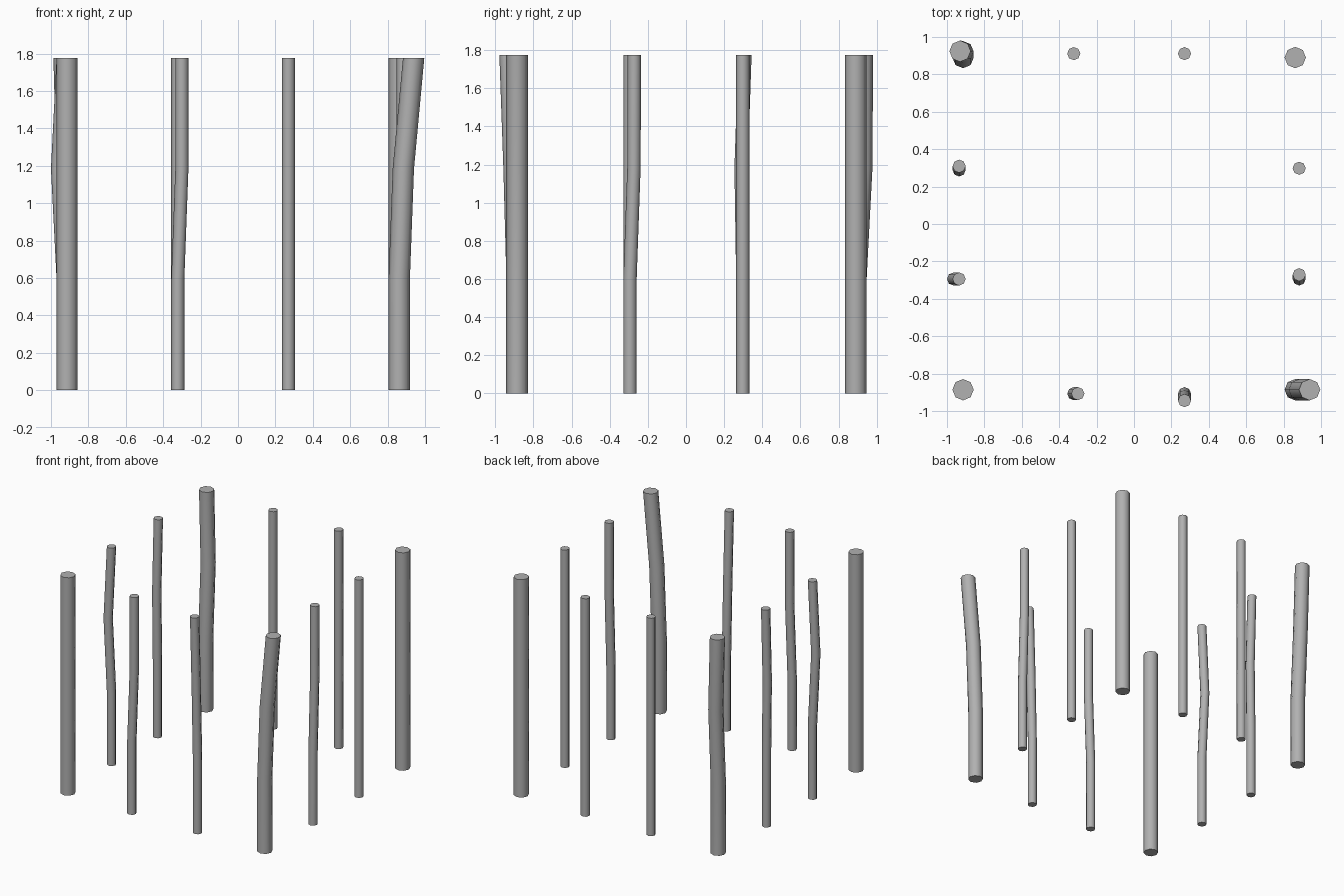
import bpy, bmesh
from math import cos, sin, tau, radians

if "Cube" in bpy.data.objects:
    bpy.data.objects.remove(bpy.data.objects["Cube"])

STEP = 0.592                      # grid spacing, also height of one section
X0, Y0 = -0.914, -0.886           # front left corner
THICK, THIN, OUT = 0.057, 0.035, 0.021
SIDES = 8

# dark grey for all posts
grey = bpy.data.materials.new("dark_grey")
grey.diffuse_color = (0.44, 0.44, 0.44, 1)
grey.use_nodes = True
grey.node_tree.nodes["Principled BSDF"].inputs["Base Color"].default_value = grey.diffuse_color


def post(name, x, y, r, lower=(0, 0), upper=(0, 0)):
    """Three-section post; lower/upper shift the rings at 2/3 height and at the top."""
    bm = bmesh.new()
    rings = []
    for k, (dx, dy) in enumerate([(0, 0), (0, 0), lower, upper]):
        rings.append([bm.verts.new((x + dx + r * cos(tau * i / SIDES),
                                    y + dy + r * sin(tau * i / SIDES),
                                    k * STEP)) for i in range(SIDES)])
    for a, b in zip(rings, rings[1:]):
        for i in range(SIDES):
            j = (i + 1) % SIDES
            bm.faces.new((a[i], a[j], b[j], b[i]))
    bm.faces.new(rings[0][::-1])
    bm.faces.new(rings[-1])
    me = bpy.data.meshes.new(name)
    bm.to_mesh(me)
    bm.free()
    me.materials.append(grey)
    ob = bpy.data.objects.new(name, me)
    bpy.context.collection.objects.link(ob)
    bpy.context.view_layer.objects.active = ob
    ob.select_set(True)


# bends of the warped posts, keyed by grid cell
bends = {
    (1, 0): ((0.022, 0), (0.022, 0)),
    (2, 0): ((0, -0.016), (0, -0.037)),
    (3, 0): ((0.022, 0), (0.077, 0)),
    (3, 1): ((0, 0.021), (0, 0.023)),
    (0, 1): ((-0.030, 0), (0, 0)),
    (0, 2): ((0, -0.009), (0, 0.011)),
    (0, 3): ((0, 0.031), (-0.016, 0.034)),
}

# posts around the edge of a 4 x 4 grid: thick corners, thin in-between posts set outward
for i in range(4):
    for j in range(4):
        edge_x, edge_y = i in (0, 3), j in (0, 3)
        if not (edge_x or edge_y):
            continue
        x, y = X0 + i * STEP, Y0 + j * STEP
        bend = bends.get((i, j), ((0, 0), (0, 0)))
        if edge_x and edge_y:
            post(f"corner_post_{i}{j}", x, y, THICK, *bend)
        else:
            ox = OUT * ((i == 3) - (i == 0))
            oy = OUT * ((j == 3) - (j == 0))
            post(f"side_post_{i}{j}", x + ox, y + oy, THIN, *bend)

# smooth sides, sharp end caps
bpy.ops.object.shade_smooth_by_angle(angle=radians(50))
